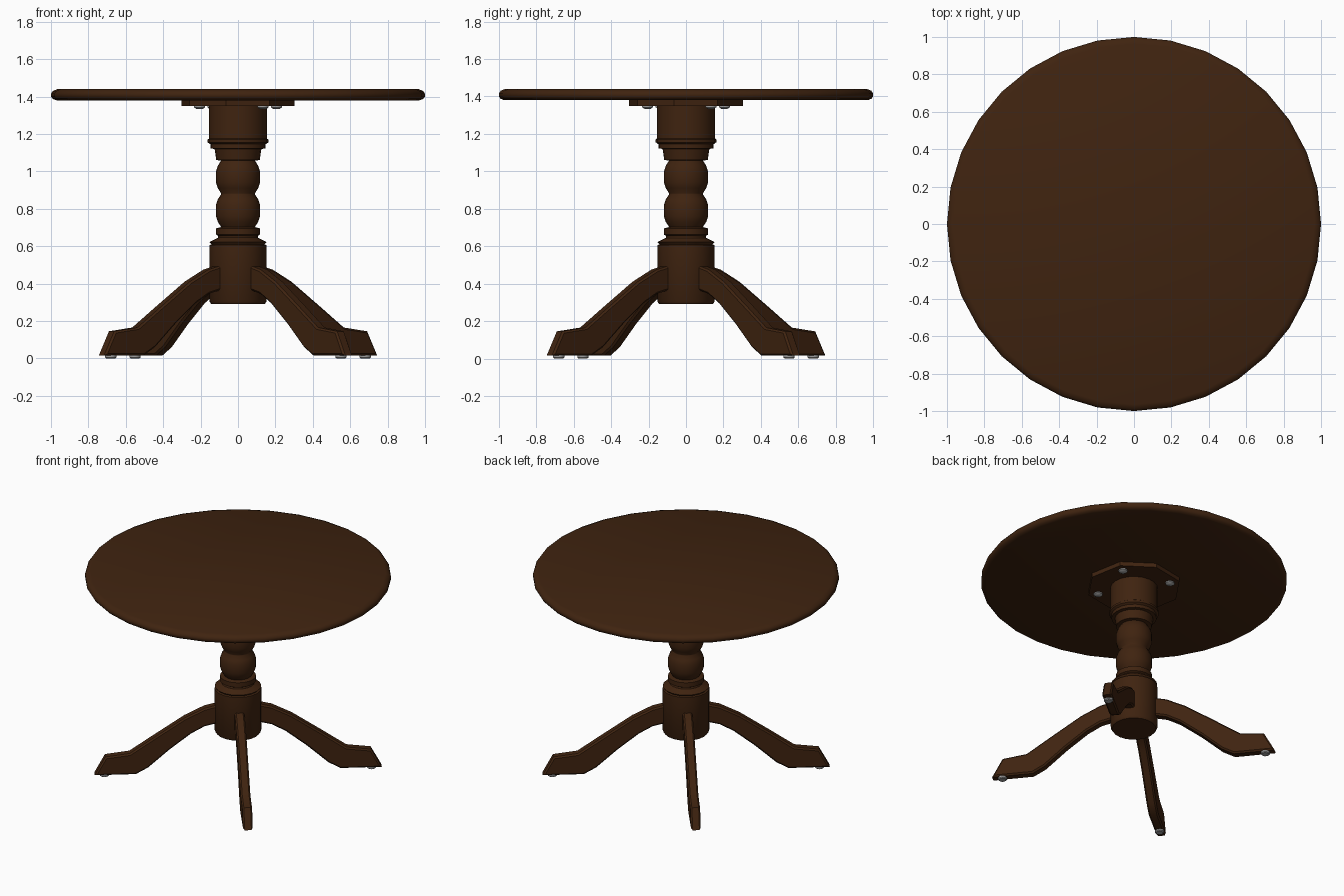
import bpy, bmesh, math
from mathutils import Matrix

if "Cube" in bpy.data.objects:
    bpy.data.objects.remove(bpy.data.objects["Cube"])

def material(name, col):
    m = bpy.data.materials.new(name)
    m.diffuse_color = (*col, 1)
    m.use_nodes = True
    m.node_tree.nodes["Principled BSDF"].inputs["Base Color"].default_value = m.diffuse_color
    return m

WOOD = material("dark_brown_wood", (0.05, 0.017, 0.005))
METAL = material("grey_metal", (0.35, 0.35, 0.35))

def finish(bm, name, mat, angle=40):
    bmesh.ops.recalc_face_normals(bm, faces=bm.faces)
    me = bpy.data.meshes.new(name)
    bm.to_mesh(me)
    bm.free()
    me.materials.append(mat)
    ob = bpy.data.objects.new(name, me)
    bpy.context.collection.objects.link(ob)
    bpy.ops.object.select_all(action='DESELECT')
    ob.select_set(True)
    bpy.context.view_layer.objects.active = ob
    bpy.ops.object.shade_smooth_by_angle(angle=math.radians(angle))
    return ob

def lathe(name, profile, sides, mat, loc=(0, 0, 0), turn=0.0, angle=40):
    """Turn a (radius, z) profile, listed top to bottom, with flat caps."""
    bm = bmesh.new()
    rings = []
    for r, z in profile:
        rings.append([bm.verts.new((loc[0] + r * math.cos(turn + 2 * math.pi * i / sides),
                                    loc[1] + r * math.sin(turn + 2 * math.pi * i / sides),
                                    loc[2] + z)) for i in range(sides)])
    for a, b in zip(rings, rings[1:]):
        for i in range(sides):
            j = (i + 1) % sides
            bm.faces.new((a[i], a[j], b[j], b[i]))
    bm.faces.new(rings[0])
    bm.faces.new(rings[-1])
    return finish(bm, name, mat, angle)

# round top with softened rim
lathe("table_top", [(0.965, 1.44), (0.99, 1.43), (1.0, 1.415), (1.0, 1.4),
                    (0.99, 1.387), (0.97, 1.38)], 32, WOOD)

# octagonal mounting plate
PLATE_TURN = math.radians(33)
lathe("mounting_plate", [(0.31, 1.38), (0.31, 1.35)], 8, WOOD, turn=PLATE_TURN, angle=20)

# turned pedestal: drum, collar, two balls, collar, base drum
def ball(z):
    return [(0.09, z + 0.088), (0.108, z + 0.06), (0.118, z + 0.03),
            (0.118, z - 0.03), (0.108, z - 0.06), (0.09, z - 0.088)]

lathe("pedestal", [(0.155, 1.352), (0.155, 1.175), (0.162, 1.17), (0.162, 1.155), (0.148, 1.145),
                   (0.148, 1.122), (0.125, 1.12), (0.116, 1.06)]
      + ball(0.97) + ball(0.79) +
      [(0.118, 0.695), (0.118, 0.662), (0.105, 0.655), (0.108, 0.645), (0.152, 0.622), (0.142, 0.61),
       (0.153, 0.605), (0.153, 0.305), (0.143, 0.29)], 20, WOOD)

# curved leg side outline as (distance from axis, height)
OUTLINE = [(0.14, 0.495), (0.22, 0.475), (0.35, 0.41), (0.55, 0.275), (0.71, 0.165), (0.87, 0.145),
           (0.94, 0.015), (0.67, 0.015), (0.59, 0.06), (0.45, 0.185), (0.31, 0.295), (0.22, 0.345),
           (0.14, 0.365)]
HALF = 0.032

for k in range(4):
    a = math.radians(39 + 90 * k)
    # leg: extruded outline with chamfered long edges
    bm = bmesh.new()
    sides = [[bm.verts.new((r, s * HALF, z)) for r, z in OUTLINE] for s in (-1, 1)]
    n = len(OUTLINE)
    caps = [bm.faces.new(s) for s in sides]
    for i in range(n):
        j = (i + 1) % n
        bm.faces.new((sides[0][i], sides[0][j], sides[1][j], sides[1][i]))
    bmesh.ops.recalc_face_normals(bm, faces=bm.faces)
    rims = list({e for f in caps for e in f.edges})
    bmesh.ops.bevel(bm, geom=rims, offset=0.01, segments=1, affect='EDGES', profile=0.5)
    bm.transform(Matrix.Rotation(a, 4, 'Z'))
    finish(bm, f"leg_{k + 1}", WOOD)
    # glide under the foot
    lathe(f"foot_glide_{k + 1}", [(0.03, 0.018), (0.03, 0.005), (0.024, 0.0)], 12, METAL,
          loc=(0.875 * math.cos(a), 0.875 * math.sin(a), 0))
    # screw head under the plate
    b = PLATE_TURN + math.pi / 2 * k
    lathe(f"plate_screw_{k + 1}", [(0.03, 1.352), (0.03, 1.342), (0.018, 1.334)], 10, METAL,
          loc=(0.245 * math.cos(b), 0.245 * math.sin(b), 0))
